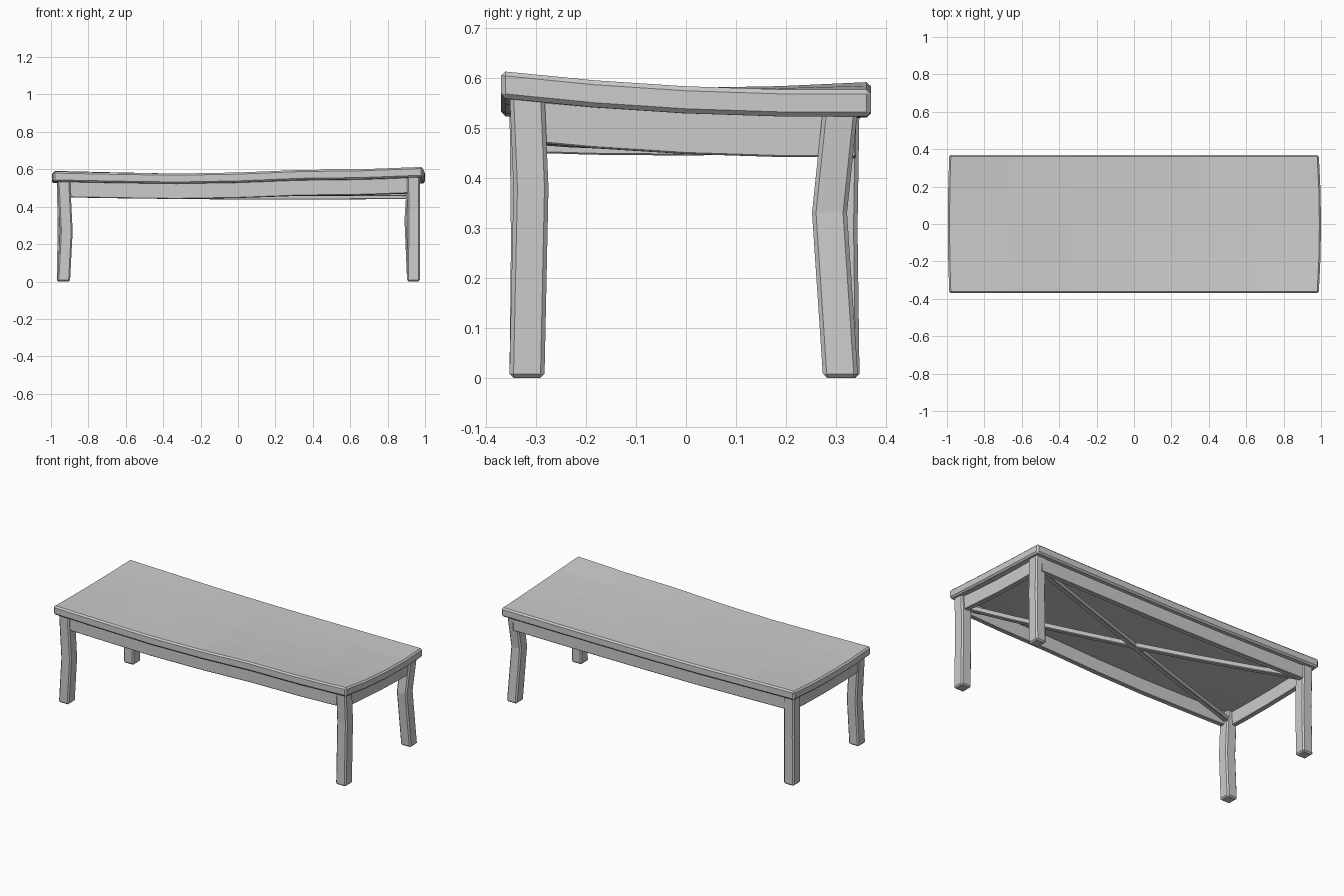
import bpy, bmesh, math
from mathutils import Matrix, Vector

if "Cube" in bpy.data.objects:
    bpy.data.objects.remove(bpy.data.objects["Cube"])

TOP = 0.585
XS = [-1, -0.66, -0.33, 0, 0.33, 0.66, 1]
# sagging surface heights along the front edge, middle and back edge
ROWS = [[.589, .582, .577, .583, .597, .601, .614],
        [.580, .577, .574, .575, .578, .580, .583],
        [.592, .584, .577, .574, .574, .575, .577]]


def along(row, x):
    t = max(0, min(5.999, (x + 1) * 3))
    i = int(t)
    return row[i] + (row[i + 1] - row[i]) * (t - i)


def height(x, y):
    f, m, b = (along(r, x) for r in ROWS)
    v = max(-1, min(1, y / 0.37))
    return m + (b - f) / 2 * v + ((b + f) / 2 - m) * v * v


def sag(co):
    bulge = 0.012 * (1 - (co.y / 0.37) ** 2) * (1 if co.x > 0 else -0.6) if abs(co.x) > 0.97 else 0
    return Vector((co.x + bulge, co.y, co.z + height(co.x, co.y) - TOP))


def board(name, center, size, cuts_x=(), cuts_y=(), cuts_z=(), angle=0, warp=sag, bevel=0.006):
    bm = bmesh.new()
    bmesh.ops.create_cube(bm, size=1)
    bmesh.ops.transform(bm, verts=bm.verts, matrix=Matrix.Translation(center)
                        @ Matrix.Rotation(angle, 4, 'Z') @ Matrix.Diagonal((*size, 1)))
    for axis, cuts in enumerate((cuts_x, cuts_y, cuts_z)):
        for c in cuts:
            p, n = Vector(), Vector()
            p[axis], n[axis] = c, 1
            bmesh.ops.bisect_plane(bm, geom=bm.verts[:] + bm.edges[:] + bm.faces[:],
                                   plane_co=p, plane_no=n)
    for v in bm.verts:
        v.co = warp(v.co)
    bmesh.ops.recalc_face_normals(bm, faces=bm.faces)
    me = bpy.data.meshes.new(name)
    bm.to_mesh(me)
    bm.free()
    ob = bpy.data.objects.new(name, me)
    bpy.context.collection.objects.link(ob)
    mod = ob.modifiers.new("edge_chamfer", 'BEVEL')
    mod.width, mod.segments = bevel, 1
    mod.limit_method, mod.angle_limit = 'ANGLE', math.radians(40)
    return ob


YS = (-0.185, 0, 0.185)

# table top
board("table_top", (0, 0, TOP - 0.027), (1.976, 0.74, 0.054), XS[1:-1], YS, bevel=0.009)

# aprons
for name, s in (("front", -1), ("back", 1)):
    board(name + "_apron", (0, s * 0.325, 0.492), (1.86, 0.03, 0.084), XS[1:-1], bevel=0.003)
for name, s in (("left", -1), ("right", 1)):
    board(name + "_apron", (s * 0.942, 0, 0.492), (0.03, 0.62, 0.084), cuts_y=YS, bevel=0.003)

# diagonal braces under the top
for name, s in (("first", -1), ("second", 1)):
    board(name + "_brace", (0, 0, 0.482), (1.92, 0.028, 0.03), XS[1:-1],
          angle=s * math.atan2(0.305, 0.92), bevel=0.003)

# bent legs: x, y, bend height, bend offset
for name, x, y, zb, dx, dy in (("front_left_leg", -0.932, -0.318, 0.27, 0.014, 0.003),
                               ("front_right_leg", 0.938, -0.318, 0.38, 0.002, 0.008),
                               ("back_left_leg", -0.934, 0.312, 0.30, 0.003, -0.004),
                               ("back_right_leg", 0.938, 0.309, 0.33, -0.014, -0.022)):
    def bend(co):
        t = co.z / zb if co.z <= zb else (0.55 - co.z) / (0.55 - zb)
        lift = height(x, y) - TOP if co.z > 0.5 else 0
        return co + Vector((dx * t, dy * t, lift))
    board(name, (x, y, 0.272), (0.068, 0.07, 0.544), cuts_z=(zb,), warp=bend, bevel=0.008)
